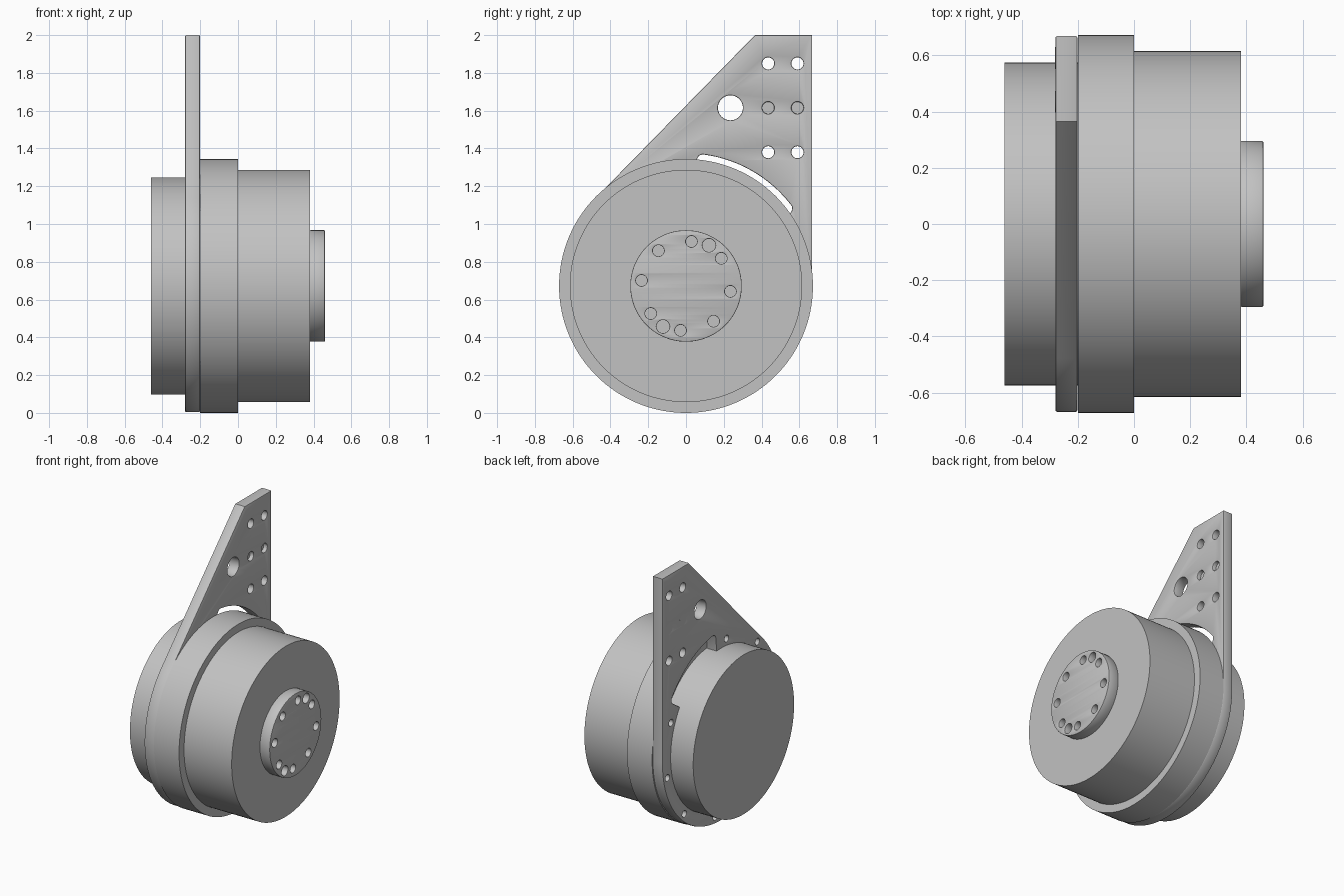
import bpy
from math import cos, sin, radians, degrees, atan2, acos, hypot
from mathutils import Matrix

cube = bpy.data.objects.get("Cube")
if cube:
    bpy.data.objects.remove(cube, do_unlink=True)

AXIS_Z = 0.672   # height of the motor axis, which runs along x

grey = bpy.data.materials.new("machined_grey")
grey.use_nodes = True
COLOR = (0.54, 0.54, 0.54, 1)
grey.diffuse_color = COLOR
grey.node_tree.nodes["Principled BSDF"].inputs["Base Color"].default_value = COLOR


def polar(r, deg, cy=0.0, cz=AXIS_Z):
    return (cy + r * cos(radians(deg)), cz + r * sin(radians(deg)))


def arc(r, start, end, steps, cy=0.0, cz=AXIS_Z):
    return [polar(r, start + (end - start) * i / steps, cy, cz) for i in range(steps + 1)]


def circle(r, center=(0.0, AXIS_Z), sides=128):
    return arc(r, 0, 360, sides, *center)[:-1]


def slab(name, loops, x0, x1, bevel=0.0):
    """Extrude an outline with inner holes, drawn in y and z, from x0 to x1."""
    curve = bpy.data.curves.new(name, "CURVE")
    curve.dimensions = "2D"
    curve.fill_mode = "BOTH"
    curve.extrude = (x1 - x0) / 2 - bevel
    curve.bevel_depth = bevel
    curve.bevel_resolution = 1
    curve.offset = -bevel
    for loop in loops:
        spline = curve.splines.new("POLY")
        spline.points.add(len(loop) - 1)
        for point, (y, z) in zip(spline.points, loop):
            point.co = (y, z, 0, 1)
        spline.use_cyclic_u = True
    obj = bpy.data.objects.new(name, curve)
    bpy.context.collection.objects.link(obj)
    bpy.ops.object.select_all(action="DESELECT")
    obj.select_set(True)
    bpy.context.view_layer.objects.active = obj
    bpy.ops.object.convert(target="MESH")
    obj = bpy.context.view_layer.objects.active
    obj.name = name
    # Lay the drawing plane onto y-z and weld the caps to the walls
    obj.data.transform(Matrix(((0, 0, 1, (x0 + x1) / 2), (1, 0, 0, 0), (0, 1, 0, 0), (0, 0, 0, 1))))
    bpy.ops.object.mode_set(mode="EDIT")
    bpy.ops.mesh.select_all(action="SELECT")
    bpy.ops.mesh.remove_doubles(threshold=0.0001)
    bpy.ops.mesh.normals_make_consistent(inside=False)
    bpy.ops.object.mode_set(mode="OBJECT")
    obj.data.materials.clear()
    obj.data.materials.append(grey)
    bpy.ops.object.shade_smooth_by_angle(angle=radians(30))
    return obj


# Round housing, from back to front along the axis
slab("rear_cap", [circle(0.575)], -0.46, -0.20)
slab("flange", [circle(0.672)], -0.20, 0.0)
slab("main_body", [circle(0.615)], 0.0, 0.38)

# Output hub with a bolt circle and two larger dowel holes
hub_holes = [circle(0.03, polar(0.237, 38 + 45 * i), 24) for i in range(8)]
hub_holes += [circle(0.035, polar(0.247, a), 24) for a in (60.5, 240.5)]
slab("output_hub", [circle(0.295)] + hub_holes, 0.38, 0.46, 0.004)

# Mounting plate outline: round base, tangent sloping edge, flat top
R, TOP, SLOPE_Y = 0.668, 2.0, 0.365
rise = TOP - AXIS_Z
tangent = degrees(atan2(rise, SLOPE_Y) + acos(R / hypot(SLOPE_Y, rise)))
outline = arc(R, tangent, 360, 100) + [(R, TOP), (SLOPE_Y, TOP)]

# Opening around the rear cap, widened into a rounded slot on one side
opening = arc(0.568, 85, 395, 100)
opening += [polar(0.675, 35), polar(0.692, 35.6)]
opening += arc(0.702, 37, 83, 24)
opening += [polar(0.692, 84.4), polar(0.675, 85)]

# Bolt ring, skipping the slot, then the upper hole grid and the large hole
ring = [circle(0.023, polar(0.622, 60 + 36 * i), 20) for i in range(1, 10)]
grid = [circle(0.032, (y, z), 28) for y in (0.435, 0.59) for z in (1.38, 1.615, 1.85)]
large = [circle(0.066, (0.235, 1.615), 48)]
slab("mounting_plate", [outline, opening] + ring + grid + large, -0.28, -0.201, 0.006)

# The middle pair of grid holes is closed at the back
for side, y in (("inner", 0.435), ("outer", 0.59)):
    slab(side + "_hole_floor", [circle(0.039, (y, 1.615), 28)], -0.2803, -0.23)
